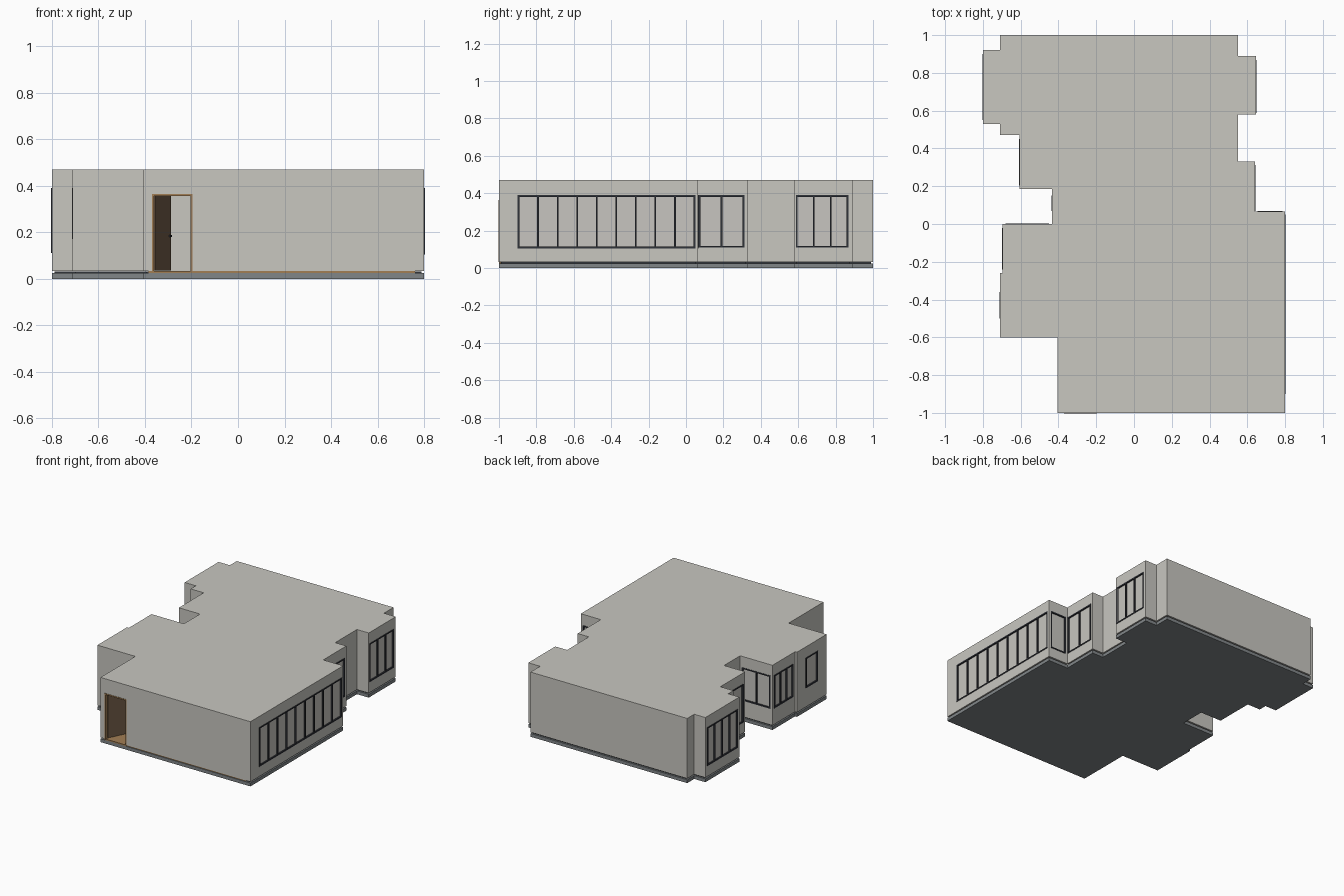
import bpy, bmesh, math
from mathutils import Matrix

if "Cube" in bpy.data.objects:
    bpy.data.objects.remove(bpy.data.objects["Cube"])


def material(name, rgb):
    m = bpy.data.materials.new(name)
    m.diffuse_color = (*rgb, 1)
    m.use_nodes = True
    m.node_tree.nodes["Principled BSDF"].inputs["Base Color"].default_value = m.diffuse_color
    return m


PLASTER = material("warm grey plaster", (0.58, 0.57, 0.53))
PANE = material("pale grey pane", (0.57, 0.56, 0.525))
CONCRETE = material("blue grey concrete", (0.22, 0.24, 0.25))
DARK = material("charcoal frame", (0.03, 0.033, 0.042))
WOOD = material("oak", (0.36, 0.21, 0.09))
LEAF = material("brown door", (0.17, 0.11, 0.065))

# Footprint, counter-clockwise from the front left corner
FOOT = [(-.405, -1), (.8, -1), (.8, .065), (.64, .065), (.64, .33), (.55, .33),
        (.55, .58), (.645, .58), (.645, .89), (.55, .89), (.55, 1), (-.71, 1),
        (-.71, .92), (-.8, .92), (-.8, .53), (-.71, .53), (-.71, .47),
        (-.605, .47), (-.605, .185), (-.435, .185), (-.435, 0), (-.695, 0),
        (-.695, -.26), (-.71, -.26), (-.71, -.6), (-.405, -.6)]
N = len(FOOT)
SLAB, WALL_Z0, WALL_Z1, TOP = .024, .033, .455, .47
THICK = .02

# Windows: footprint edge, start, end, sill, head, number of panes
WINDOWS = [(1, -.9, .05, .105, .39, 9), (2, .655, .785, .105, .39, 1),
           (3, .068, .312, .11, .39, 2), (7, .588, .868, .11, .39, 3),
           (13, .55, .90, .11, .39, 4), (17, .205, .45, .11, .39, 2),
           (19, .07, .15, .17, .39, 1), (20, -.68, -.45, .15, .39, 2),
           (21, -.24, -.02, .15, .39, 3), (23, -.5, -.36, .17, .39, 1)]
DOOR = (0, -.37, -.195, WALL_Z0, .365)


def finish(bm, name, mat):
    bmesh.ops.recalc_face_normals(bm, faces=bm.faces)
    me = bpy.data.meshes.new(name)
    bm.to_mesh(me)
    bm.free()
    me.materials.append(mat)
    ob = bpy.data.objects.new(name, me)
    bpy.context.collection.objects.link(ob)
    return ob


def add_box(bm, lo, hi):
    size = [b - a for a, b in zip(lo, hi)]
    mid = [(a + b) / 2 for a, b in zip(lo, hi)]
    bmesh.ops.create_cube(bm, size=1, matrix=Matrix.Translation(mid) @ Matrix.Diagonal((*size, 1)))


def outward(i):
    (x0, y0), (x1, y1) = FOOT[i], FOOT[(i + 1) % N]
    length = math.hypot(x1 - x0, y1 - y0)
    return (y1 - y0) / length, -(x1 - x0) / length


def edge_box(bm, i, a, b, d0, d1, z0, z1):
    """Box along footprint edge i from a to b, offset d0..d1 outward."""
    nx, ny = outward(i)
    px, py = FOOT[i]
    if abs(nx) > .5:
        xs = sorted((px + nx * d0, px + nx * d1))
        add_box(bm, (xs[0], a, z0), (xs[1], b, z1))
    else:
        ys = sorted((py + ny * d0, py + ny * d1))
        add_box(bm, (a, ys[0], z0), (b, ys[1], z1))


def prism(name, mat, z0, z1, inset=0):
    bm = bmesh.new()
    pts = []
    for i, (x, y) in enumerate(FOOT):
        a, b = outward(i - 1 if i else N - 1), outward(i)
        pts.append((x - inset * (a[0] + b[0]), y - inset * (a[1] + b[1])))
    low = bm.faces.new([bm.verts.new((x, y, z0)) for x, y in pts])
    ext = bmesh.ops.extrude_face_region(bm, geom=[low], use_keep_orig=True)
    bmesh.ops.translate(bm, vec=(0, 0, z1 - z0),
                        verts=[v for v in ext["geom"] if isinstance(v, bmesh.types.BMVert)])
    return finish(bm, name, mat)


# Ground slab, floor finish and roof
prism("ground_slab", CONCRETE, 0, SLAB)
prism("floor_finish", DARK, SLAB, .031, .012)
prism("roof", PLASTER, WALL_Z1, TOP)
bm = bmesh.new()
add_box(bm, (-.385, -.994, SLAB), (.76, -.3, WALL_Z0))
finish(bm, "oak_floor", WOOD)

# Outer walls, split around each opening
bm = bmesh.new()
for i in range(N):
    p, q = FOOT[i], FOOT[(i + 1) % N]
    k = 1 if abs(outward(i)[0]) > .5 else 0
    start, end = sorted((p[k], q[k]))
    for o in sorted(w for w in WINDOWS + [DOOR] if w[0] == i):
        edge_box(bm, i, start, o[1], -THICK, 0, WALL_Z0, WALL_Z1)
        edge_box(bm, i, o[1], o[2], -THICK, 0, o[4], WALL_Z1)
        if o[3] > WALL_Z0:
            edge_box(bm, i, o[1], o[2], -THICK, 0, WALL_Z0, o[3])
        start = o[2]
    edge_box(bm, i, start, end, -THICK, 0, WALL_Z0, WALL_Z1)
finish(bm, "outer_walls", PLASTER)

# Inner wall facing the entrance
bm = bmesh.new()
add_box(bm, (-.385, -.3, WALL_Z0), (.78, -.28, WALL_Z1))
finish(bm, "inner_wall", PLASTER)

# Window frames with mullions, and panes
frames, panes = bmesh.new(), bmesh.new()
F = .009
for i, a, b, z0, z1, count in WINDOWS:
    edge_box(frames, i, a, b, -.016, .003, z0, z0 + F)
    edge_box(frames, i, a, b, -.016, .003, z1 - F, z1)
    for n in range(count + 1):
        s = a + (b - a - F) * n / count
        edge_box(frames, i, s, s + F, -.016, .003, z0 + F, z1 - F)
    edge_box(panes, i, a + F / 2, b - F / 2, -.012, -.007, z0 + F / 2, z1 - F / 2)
finish(frames, "window_frames", DARK)
finish(panes, "window_panes", PANE)

# Door frame with threshold
bm = bmesh.new()
i, a, b, z0, z1 = DOOR
edge_box(bm, i, a, a + F, -.022, .003, z0, z1)
edge_box(bm, i, b - F, b, -.022, .003, z0, z1)
edge_box(bm, i, a + F, b - F, -.022, .003, z1 - F, z1)
edge_box(bm, i, a, b, -.022, 0, SLAB, z0)
finish(bm, "door_frame", WOOD)

# Door leaf, swung inward on the left jamb, with a handle
for name, mat, lo, hi in (
        ("door_leaf", LEAF, (0, -.005, .036), (.158, .005, .356)),
        ("door_handle", DARK, (.135, -.012, .18), (.15, .012, .188))):
    bm = bmesh.new()
    add_box(bm, lo, hi)
    ob = finish(bm, name, mat)
    ob.location = (a + F, -.98, 0)
    ob.rotation_euler.z = math.radians(64)
